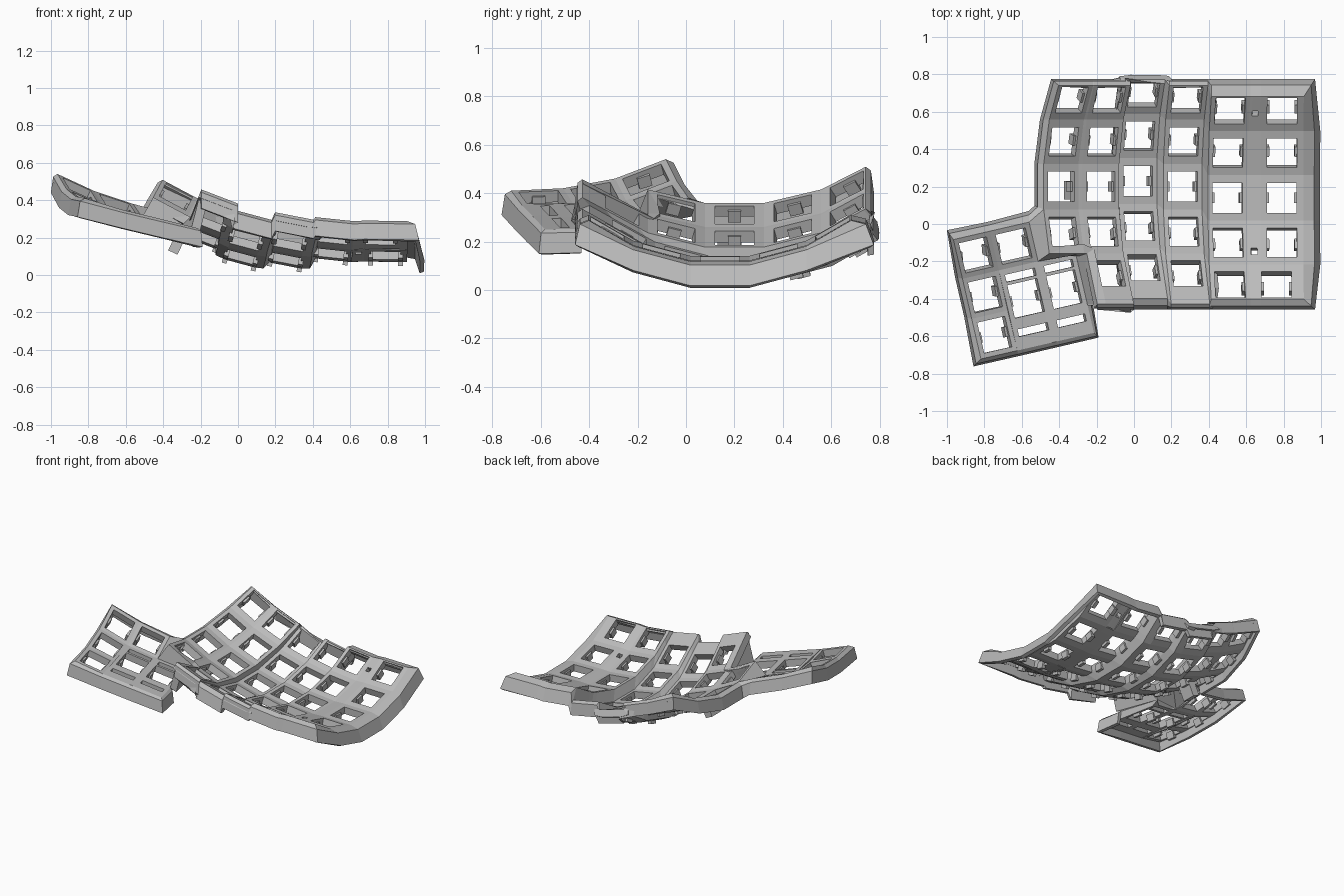
import bpy, bmesh
from math import radians, sin, cos
from mathutils import Vector, Matrix

old = bpy.data.objects.get("Cube")
if old:
    bpy.data.objects.remove(old, do_unlink=True)

GREY = (0.5, 0.5, 0.5, 1)
mat = bpy.data.materials.new("plain grey")
mat.use_nodes = True
mat.diffuse_color = GREY
mat.node_tree.nodes["Principled BSDF"].inputs["Base Color"].default_value = GREY

R, STEP, HALF, HOLE, END = 0.927, 15, 0.122, 0.08, 0.09


def finish(bm, name, thickness=0):
    bmesh.ops.remove_doubles(bm, verts=bm.verts, dist=0.0005)
    mesh = bpy.data.meshes.new(name)
    bm.to_mesh(mesh)
    bm.free()
    mesh.materials.append(mat)
    ob = bpy.data.objects.new(name, mesh)
    bpy.context.collection.objects.link(ob)
    if thickness:
        mod = ob.modifiers.new("thickness", "SOLIDIFY")
        mod.thickness = thickness
        mod.offset = -1
    return ob


def patch(bm, tl, tr, bl, br, us=(), vs=(), holes=()):
    """Sheet between four corners, cut at us and vs, leaving out the hole cells."""
    us, vs = [0, *us, 1], [0, *vs, 1]
    grid = [[bm.verts.new(tl.lerp(tr, u).lerp(bl.lerp(br, u), v)) for u in us] for v in vs]
    for j in range(len(vs) - 1):
        for i in range(len(us) - 1):
            if (i, j) not in holes:
                bm.faces.new((grid[j + 1][i], grid[j + 1][i + 1], grid[j][i + 1], grid[j][i]))


def clips(bm, tl, tr, bl, br, us, vs):
    """Two small switch clips under the sides of a key hole."""
    v = sum(vs) / 2
    left, right = tl.lerp(bl, v), tr.lerp(br, v)
    x = (right - left).normalized()
    n = x.cross((tl - bl).normalized()).normalized()
    y = n.cross(x)
    rot = Matrix((x, y, n)).transposed().to_4x4()
    for u in us:
        at = Matrix.Translation(left.lerp(right, u) - n * 0.045)
        bmesh.ops.create_cube(bm, size=1, matrix=at @ rot @ Matrix.Diagonal((0.026, 0.055, 0.05, 1)))


def skirt(name, rim, drop):
    """Sloping wall around a rim given as (point, outward offset)."""
    bm = bmesh.new()
    rows = []
    for p, out in rim:
        o = Vector((out[0], out[1], 0))
        rows.append([bm.verts.new(q) for q in
                     (p, p + o * 0.65 - Vector((0, 0, 0.015)), p + o - Vector((0, 0, drop)))])
    for a, b in zip(rows, rows[1:]):
        for k in range(2):
            bm.faces.new((a[k], b[k], b[k + 1], a[k + 1]))
    return finish(bm, name, 0.025)


# Columns: centre x, y, z, tilt, half width, rows, length of the front end
COLUMNS = [
    (-0.39, 0.20, 0.31, 28, 0.105, 4, HALF),
    (-0.177, 0.20, 0.215, 21, 0.105, 5, 0.19),
    (0.021, 0.23, 0.11, 15, 0.105, 5, 0.19),
    (0.26, 0.20, 0.10, 11, 0.105, 5, 0.19),
    (0.50, 0.14, 0.13, 6, 0.105, 5, END),
    (0.79, 0.14, 0.12, 1, 0.115, 5, END),
]


def extents(col, row):
    rows, front = COLUMNS[col][5:]
    return (END if row == 0 else HALF), (front if row == rows - 1 else HALF)


def node(col, side, k):
    """Point on the left (-1) or right (1) edge of a column at row line k."""
    cx, cy, cz, tilt, w, rows, _ = COLUMNS[col]
    row = max(k - 1, 0)
    v = extents(col, 0)[0] if k == 0 else -extents(col, row)[1]
    a, t = radians((2 - row) * STEP), radians(tilt)
    y = R * sin(a) + v * cos(a)
    z = R - R * cos(a) + v * sin(a)
    u = side * w
    return Vector((cx + u * cos(t) + z * sin(t), cy + y, cz - u * sin(t) + z * cos(t)))


def v_cuts(col, row):
    top, bottom = extents(col, row)
    return (top - HOLE) / (top + bottom), (top + HOLE) / (top + bottom)


# Main key plate with the webs between its columns
plate, clip = bmesh.new(), bmesh.new()
for c, col in enumerate(COLUMNS):
    w, rows = col[4], col[5]
    for r in range(rows):
        corners = [node(c, s, k) for k in (r, r + 1) for s in (-1, 1)]
        shift = -0.03 if (c, r) == (5, 4) else 0
        us = [(w + shift + s * HOLE) / (2 * w) for s in (-1, 1)]
        vs = v_cuts(c, r)
        patch(plate, *corners, us, vs, {(1, 1)})
        clips(clip, *corners, us, vs)
        if c < 5:
            web = [node(c, 1, r), node(c + 1, -1, r), node(c, 1, r + 1), node(c + 1, -1, r + 1)]
            if c == 4 and r in (0, 3):      # screw holes
                f = 0.42 if r == 0 else 0.62
                patch(plate, *web, (0.25, 0.75), (f, f + 0.15), {(1, 1)})
            else:
                patch(plate, *web, (), vs)

# Thumb cluster, laid out on its own turned axes
TURN = Matrix.Rotation(radians(13), 2)


def thumb(u, v, z):
    p = Vector((-0.807, -0.37)) + TURN @ Vector((u, v))
    return Vector((p.x, p.y, z))


left = [thumb(-0.09, v, z) for v, z in ((0.315, 0.54), (0.10, 0.46), (-0.12, 0.42), (-0.34, 0.41))]
mid = [thumb(0.11, v, z) for v, z in ((0.315, 0.45), (0.10, 0.37), (-0.12, 0.35), (-0.34, 0.35))]
back_right = thumb(0.325, 0.315, 0.38)
inner = [thumb(0.325, 0.10, 0.31), thumb(0.325, -0.34, 0.30)]
outer = [thumb(0.53, 0.10, 0.26), thumb(0.53, -0.34, 0.25)]
cluster = bmesh.new()
square = (0.12, 0.88)
small = [(left[i], mid[i], left[i + 1], mid[i + 1]) for i in range(3)]
small.append((mid[0], back_right, mid[1], inner[0]))
for q in small:
    patch(cluster, *q, square, square, {(1, 1)})
    clips(clip, *q, square, square)
for q in ((mid[1], inner[0], mid[3], inner[1]), (inner[0], outer[0], inner[1], outer[1])):
    patch(cluster, *q, square, (0.07, 0.16, 0.2, 0.61, 0.75, 0.84), {(1, 1), (1, 3), (1, 5)})
    clips(clip, *q, square, (0.2, 0.61))

# Webs from the thumb cluster to the main plate
patch(cluster, back_right, node(0, -1, 3), inner[0], node(0, -1, 4))
patch(cluster, node(0, -1, 4), node(0, 1, 4), inner[0], outer[0])
low = outer[0].lerp(outer[1], 0.65)
patch(cluster, outer[0], node(1, -1, 4), low, node(1, -1, 5))
patch(cluster, node(0, 1, 4), node(1, -1, 4), outer[0], node(1, -1, 4).lerp(outer[0], 0.5))

finish(plate, "main_key_plate", 0.05)
finish(cluster, "thumb_key_plate", 0.05)
finish(clip, "switch_clips")

# Skirt around the main plate
BACK, FRONT = 0.775, -0.458


def edge(p, dx, y=None):
    return p, (dx, 0 if y is None else y - p.y)


rim = [edge(node(0, -1, k), -0.05) for k in (3, 2, 1)]
rim.append(edge(node(0, -1, 0), -0.04, BACK))
for c in range(6):
    rim += [edge(node(c, s, 0), 0.06 if (c, s) == (5, 1) else 0, BACK)
            for s in (-1, 1) if (c, s) != (0, -1)]
rim += [edge(node(5, 1, k), 0.09) for k in (1, 2, 3, 4)]
for c in range(5, 0, -1):
    rim += [edge(node(c, s, 5), 0.06 if (c, s) == (5, 1) else 0, FRONT) for s in (1, -1)]
skirt("main_skirt", rim, 0.1)

# Skirt around the thumb cluster
thumb_rim = [(low, (0.03, 0)), (outer[1], (0.025, -0.025)), (inner[1], (0.006, -0.03)),
             (mid[3], (0.006, -0.03)), (left[3], (-0.04, -0.04)), (left[2], (-0.04, 0.01)),
             (left[1], (-0.04, 0.01)), (left[0], (-0.035, 0.05)), (mid[0], (-0.01, 0.05)),
             (back_right, (0, 0.06)), (node(0, -1, 3), (-0.05, 0.02))]
skirt("thumb_skirt", thumb_rim, 0.1)

# Cable peg under the outer column
peg = bmesh.new()
place = Matrix.Translation((-0.325, 0.18, 0.17)) @ Matrix.Rotation(radians(25), 4, "Y")
bmesh.ops.create_cube(peg, size=1, matrix=place @ Matrix.Diagonal((0.055, 0.1, 0.11, 1)))
finish(peg, "cable_peg")
